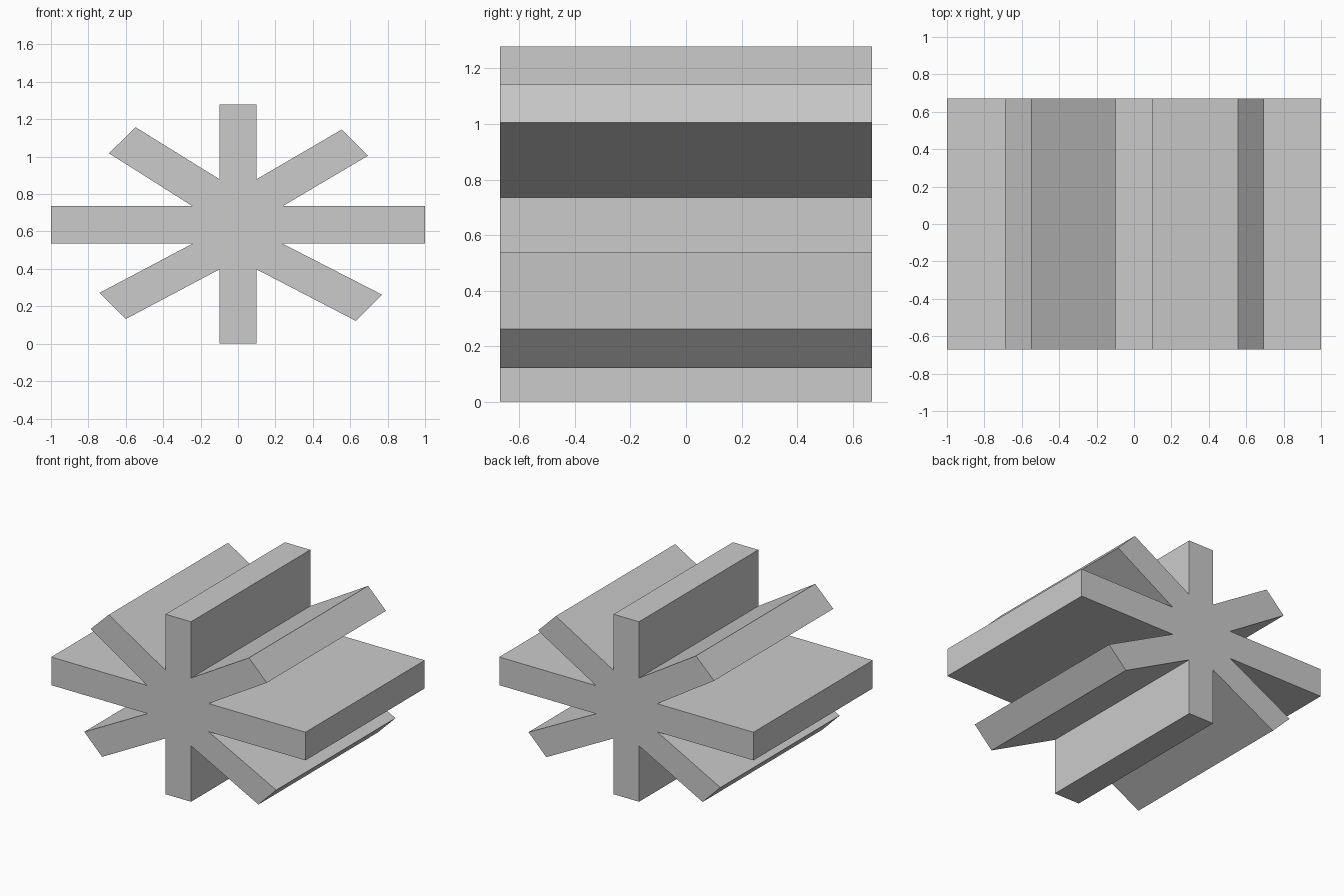
import bpy
import bmesh

cube = bpy.data.objects.get("Cube")
if cube:
    bpy.data.objects.remove(cube, do_unlink=True)

grey = bpy.data.materials.new("light grey")
grey.use_nodes = True
colour = (0.6, 0.6, 0.6, 1)
grey.diffuse_color = colour
grey.node_tree.nodes["Principled BSDF"].inputs["Base Color"].default_value = colour

HALF_DEPTH = 0.67
HALF_WIDTH = 0.10    # half thickness of the straight arms
LOW, HIGH = 0.535, 0.735

# Clockwise outline: each arm has two tip corners followed by an inner notch
outline = [
    (-HALF_WIDTH, 1.28), (HALF_WIDTH, 1.28), (HALF_WIDTH, 0.88),   # top arm
    (0.555, 1.145), (0.695, 1.005), (0.238, HIGH),                 # upper left arm
    (1, HIGH), (1, LOW), (0.238, LOW),                             # left arm
    (0.77, 0.262), (0.63, 0.122), (HALF_WIDTH, 0.397),             # lower left arm
    (HALF_WIDTH, 0), (-HALF_WIDTH, 0), (-HALF_WIDTH, 0.397),       # bottom arm
    (-0.6, 0.132), (-0.74, 0.272), (-0.243, LOW),                  # lower right arm
    (-1, LOW), (-1, HIGH), (-0.243, HIGH),                         # right arm
    (-0.69, 1.018), (-0.547, 1.157), (-HALF_WIDTH, 0.88),          # upper right arm
]

# Extrude the star-shaped profile from front to back
bm = bmesh.new()
face = bm.faces.new([bm.verts.new((x, -HALF_DEPTH, z)) for x, z in outline])
result = bmesh.ops.extrude_face_region(bm, geom=[face])
back = [v for v in result["geom"] if isinstance(v, bmesh.types.BMVert)]
bmesh.ops.translate(bm, verts=back, vec=(0, 2 * HALF_DEPTH, 0))
if len(bm.faces) < len(outline) + 2:
    bm.faces.new([v for v in bm.verts if v.co.y < 0])
bmesh.ops.recalc_face_normals(bm, faces=bm.faces)

mesh = bpy.data.meshes.new("eight_arm_star")
bm.to_mesh(mesh)
bm.free()
mesh.materials.append(grey)
star = bpy.data.objects.new("eight_arm_star", mesh)
bpy.context.collection.objects.link(star)
